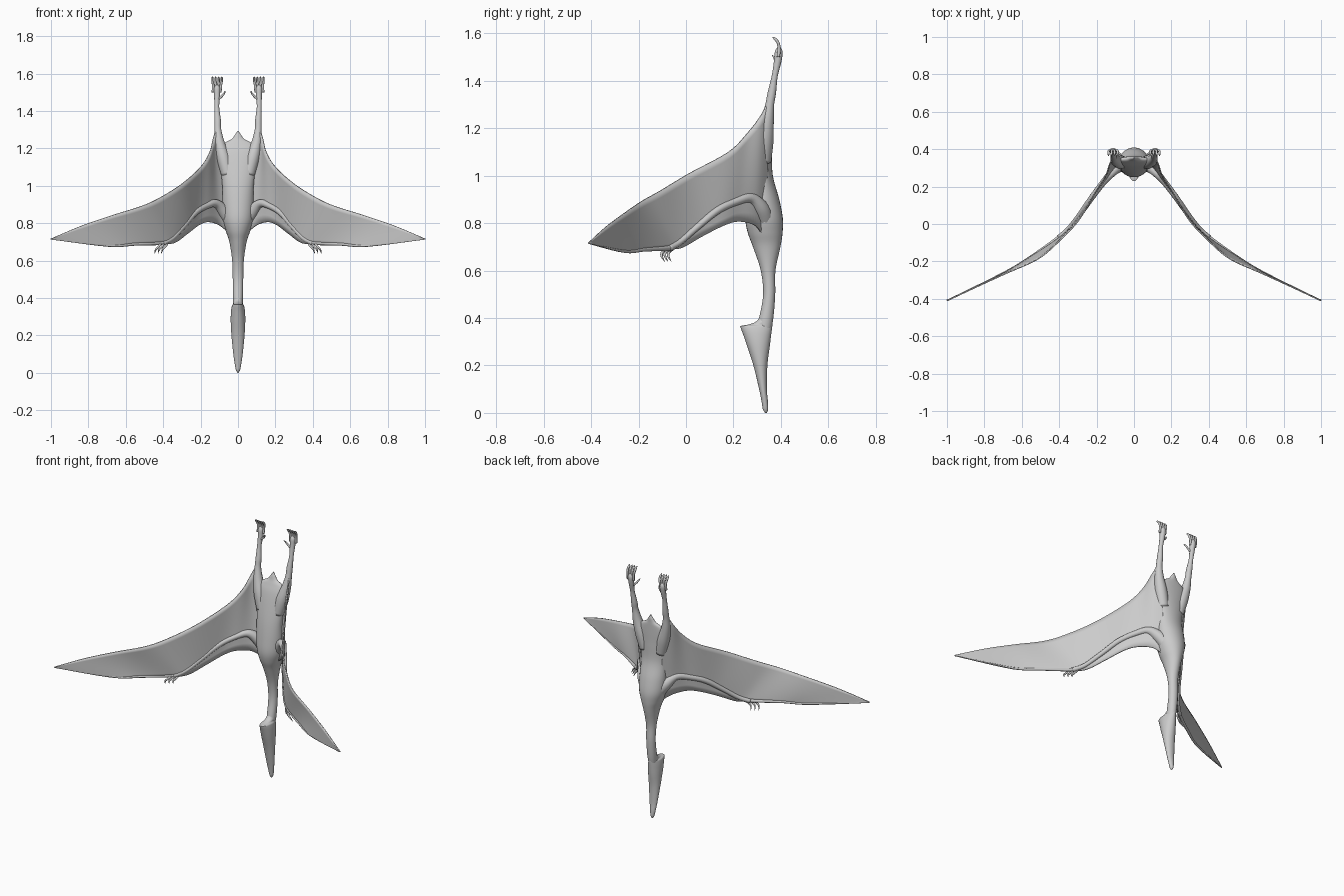
import bpy, math
from mathutils import Vector


def spline(points, n):
    """Catmull-Rom samples through tuples of any length."""
    out = []
    for i in range(len(points) - 1):
        p0, p1 = points[max(i - 1, 0)], points[i]
        p2, p3 = points[i + 1], points[min(i + 2, len(points) - 1)]
        for k in range(n):
            t = k / n
            out.append(tuple(
                0.5 * (2 * b + (c - a) * t + (2 * a - 5 * b + 4 * c - d) * t * t
                       + (3 * b - a - 3 * c + d) * t ** 3)
                for a, b, c, d in zip(p0, p1, p2, p3)))
    out.append(tuple(points[-1]))
    return out


def mesh_object(name, verts, faces, mirror=False, thickness=0):
    me = bpy.data.meshes.new(name)
    me.from_pydata(verts, [], faces)
    ob = bpy.data.objects.new(name, me)
    bpy.context.collection.objects.link(ob)
    for p in me.polygons:
        p.use_smooth = True
    if thickness:
        m = ob.modifiers.new("thickness", 'SOLIDIFY')
        m.thickness = thickness
        m.offset = 0
    if mirror:
        m = ob.modifiers.new("mirror", 'MIRROR')
        m.use_mirror_merge = False
    return ob


def skin(name, rings, mirror=False):
    """Join closed rings of equal size and cap both ends."""
    n = len(rings[0])
    verts = [v for r in rings for v in r]
    faces = [(i * n + j, i * n + (j + 1) % n, (i + 1) * n + (j + 1) % n, (i + 1) * n + j)
             for i in range(len(rings) - 1) for j in range(n)]
    faces += [tuple(range(n))[::-1], tuple(range(len(verts) - n, len(verts)))]
    return mesh_object(name, verts, faces, mirror)


def column(name, sections, n=28, steps=6):
    """Sections: z, front y, back y, half width."""
    rings = []
    for z, f, b, w in spline(sections, steps):
        rings.append([(max(w, .001) * math.sin(a), (f + b) / 2 - (b - f) / 2 * math.cos(a), z)
                      for a in (2 * math.pi * j / n for j in range(n))])
    return skin(name, rings)


def tube(name, pts, n=12, steps=5):
    """Mirrored round limb through points x, y, z, radius."""
    s = spline(pts, steps)
    rings = []
    for i, p in enumerate(s):
        d = Vector(s[min(i + 1, len(s) - 1)][:3]) - Vector(s[max(i - 1, 0)][:3])
        d.normalize()
        u = d.cross(Vector((0.3, 1, 0.1))).normalized()
        v = d.cross(u)
        r = max(p[3], .0008)
        rings.append([Vector(p[:3]) + r * (math.cos(a) * u + math.sin(a) * v)
                      for a in (2 * math.pi * j / n for j in range(n))])
    return skin(name, rings, True)


# torso, neck and short tail in one flowing column
column("body", [
    (.33, .29, .355, .024), (.40, .308, .368, .027), (.50, .325, .376, .028),
    (.60, .315, .377, .031), (.70, .282, .398, .046), (.76, .26, .407, .066),
    (.82, .25, .408, .082), (.90, .255, .393, .085), (1.0, .268, .366, .084),
    (1.1, .288, .362, .094), (1.18, .308, .362, .100), (1.225, .325, .362, .078),
    (1.25, .335, .362, .034), (1.275, .342, .362, .015), (1.295, .35, .358, .001)])

# long beaked head with a jutting crest
column("head", [
    (.0, .334, .34, .002), (.015, .324, .346, .011), (.05, .318, .345, .018),
    (.1, .308, .341, .025), (.2, .284, .343, .035), (.28, .258, .353, .039),
    (.33, .241, .359, .037), (.36, .23, .363, .032), (.367, .232, .364, .028),
    (.372, .262, .364, .024), (.385, .295, .362, .024), (.41, .315, .36, .02)])

# wing membrane: leading and trailing edges
lead = [(.04, .33, .74), (.1, .29, .79), (.16, .22, .806), (.21, .16, .79), (.27, .07, .745),
        (.34, -.02, .695), (.41, -.08, .69), (.55, -.175, .685), (.69, -.26, .675), (1, -.408, .713)]
trail = [(.108, .355, 1.33), (.13, .32, 1.26), (.15, .26, 1.18), (.2, .18, 1.10), (.3, .015, 1.01),
         (.42, -.11, .935), (.52, -.19, .89), (.68, -.262, .84), (.84, -.335, .785), (1, -.41, .717)]
rows, cols = 10, 6
A, B = spline(lead, cols), spline(trail, cols)
verts = [Vector(a).lerp(Vector(b), k / rows) for a, b in zip(A, B) for k in range(rows + 1)]
w = rows + 1
faces = [(i * w + k, i * w + k + 1, (i + 1) * w + k + 1, (i + 1) * w + k)
         for i in range(len(A) - 1) for k in range(rows)]
mesh_object("wing_membrane", verts, faces, True, .007)

# arm bones and the long wing finger
tube("arm", [(.03, .335, .80, .04), (.075, .315, .86, .036), (.12, .272, .905, .023),
             (.17, .215, .892, .017), (.23, .135, .855, .016), (.29, .05, .785, .014),
             (.35, -.025, .72, .013), (.40, -.07, .693, .013)])
tube("wing_finger", [(.38, -.055, .70, .012), (.42, -.085, .693, .01), (.55, -.175, .688, .008),
                     (.69, -.258, .68, .006), (.99, -.403, .714, .002)])

# small clawed fingers at the wrist
for i in range(3):
    x, y = .375 + .018 * i, -.05 - .014 * i
    tube("wing_claw", [(x, y, .695, .006), (x + .012, y - .022, .677, .006),
                       (x + .028, y - .024, .66, .005), (x + .035, y - .012, .638, .001)], 8, 4)

# legs
tube("leg", [(.055, .325, 1.06, .035), (.078, .333, 1.15, .037), (.099, .343, 1.23, .028),
             (.108, .353, 1.30, .019), (.109, .362, 1.35, .018), (.113, .374, 1.42, .013),
             (.112, .386, 1.48, .016), (.112, .391, 1.52, .017), (.112, .391, 1.54, .008)])

# four hooked toes and a short inner toe
for i in range(4):
    x = .092 + .0135 * i
    e = .087 + .0165 * i
    tube("toe", [(x + .002, .389, 1.50, .007), (x, .392, 1.535, .007), (e, .388, 1.56, .0065),
                 (e, .375, 1.576, .006), (e, .364, 1.584, .001)], 8, 4)
tube("inner_toe", [(.103, .38, 1.465, .007), (.084, .378, 1.482, .006),
                   (.073, .372, 1.497, .005), (.067, .362, 1.508, .001)], 8, 4)
